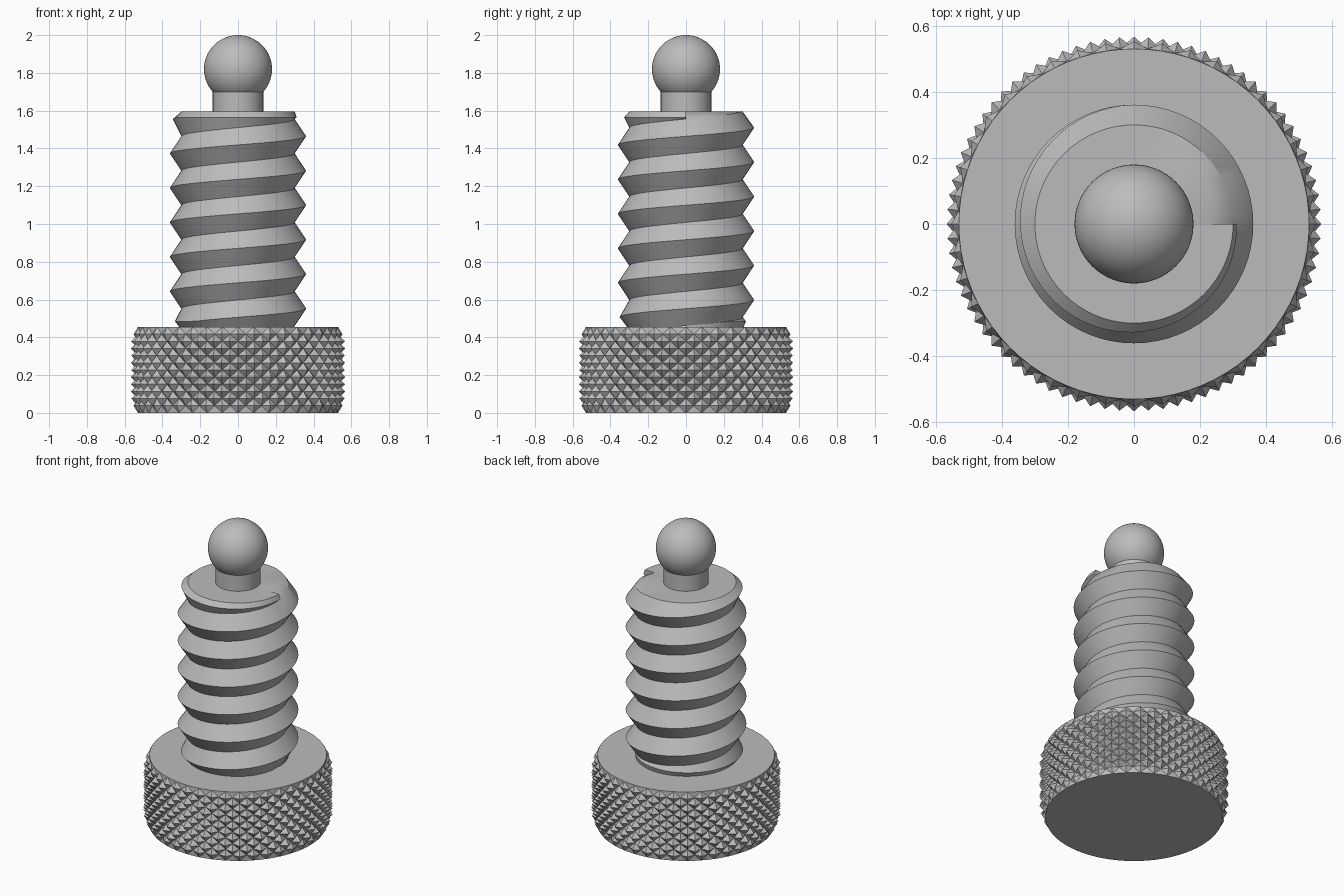
import bpy, bmesh
from math import radians, cos, sin, pi, tau

cube = bpy.data.objects.get("Cube")
if cube:
    bpy.data.objects.remove(cube, do_unlink=True)

steel = bpy.data.materials.new("grey steel")
steel.use_nodes = True
GREY = (0.5, 0.5, 0.5, 1)
steel.diffuse_color = GREY
steel.node_tree.nodes["Principled BSDF"].inputs["Base Color"].default_value = GREY


def polar(bm, r, a, z):
    return bm.verts.new((r * cos(a), r * sin(a), z))


def finish(bm, name, smooth):
    bmesh.ops.recalc_face_normals(bm, faces=bm.faces[:])
    mesh = bpy.data.meshes.new(name)
    bm.to_mesh(mesh)
    bm.free()
    mesh.materials.append(steel)
    ob = bpy.data.objects.new(name, mesh)
    bpy.context.collection.objects.link(ob)
    if smooth:
        bpy.ops.object.select_all(action='DESELECT')
        ob.select_set(True)
        bpy.context.view_layer.objects.active = ob
        bpy.ops.object.shade_smooth_by_angle(angle=radians(30))
    return ob


def lathe(name, profile, steps=64):
    bm = bmesh.new()
    verts = [bm.verts.new((r, 0, z)) for r, z in profile]
    edges = [bm.edges.new(p) for p in zip(verts, verts[1:])]
    bmesh.ops.spin(bm, geom=verts + edges, cent=(0, 0, 0), axis=(0, 0, 1),
                   angle=tau, steps=steps)
    bmesh.ops.remove_doubles(bm, verts=bm.verts[:], dist=1e-4)
    return finish(bm, name, True)


# Knurled knob: staggered pyramids on a cylinder with tapered rims
KNOB_TOP, COLS, ROWS = 0.455, 80, 12
bm = bmesh.new()
rings = []
for j in range(ROWS + 1):
    z = KNOB_TOP * j / ROWS
    peak = min(0.567, 0.53 + 0.6 * min(z, KNOB_TOP - z))
    valley = min(peak, 0.532)
    rings.append([polar(bm, peak if (i + j) % 2 else valley, tau * i / COLS, z)
                  for i in range(COLS)])
for j in range(ROWS):
    for i in range(COLS):
        k = (i + 1) % COLS
        a, b, c, d = rings[j][i], rings[j][k], rings[j + 1][k], rings[j + 1][i]
        if (i + j) % 2:      # split each cell along its valley diagonal
            tris = (a, b, d), (b, c, d)
        else:
            tris = (a, b, c), (a, c, d)
        for t in tris:
            bm.faces.new(t)
bm.faces.new(rings[0])
bm.faces.new(rings[-1])
finish(bm, "knurled_knob", False)

# Screw thread: a V-shaped strip wound up the shank, fading at both ends
PITCH, TURNS, STEPS = 0.1825, 6, 64
ROOT, CREST, LOW, TOP = 0.30, 0.361, 0.44, 1.595
bm = bmesh.new()
strip = []
for n in range(-STEPS, TURNS * STEPS + 1):
    t = n / STEPS
    c = 0.552 + PITCH * t
    lower, upper = max(c - PITCH / 2, LOW), min(c + PITCH / 2, TOP)
    fade = max(0, min(1, (t + 1) / 0.9, (TURNS + 0.16 - t) / 0.9))
    mid = min(max(c, 0.485), 1.565, upper)
    strip.append([polar(bm, r, tau * t, z) for r, z in
                  ((ROOT, lower), (ROOT + (CREST - ROOT) * fade, mid), (ROOT, upper))])
for p, q in zip(strip, strip[1:]):
    for m in range(2):
        bm.faces.new((p[m], q[m], q[m + 1], p[m + 1]))

# Flat shank end with the sloping run-out notch and its step
last = strip[-STEPS - 1:]
inner = [polar(bm, 0.23 + 0.06 * min(1, 4 * i / STEPS), tau * i / STEPS, TOP)
         for i in range(STEPS + 1)]
for i in range(STEPS):
    bm.faces.new((last[i][2], last[i + 1][2], inner[i + 1], inner[i]))
centre = bm.verts.new((0, 0, TOP))
for p, q in zip(inner, inner[1:]):
    bm.faces.new((p, q, centre))
bm.faces.new((*last[-1], inner[-1], inner[0]))
bmesh.ops.remove_doubles(bm, verts=bm.verts[:], dist=1e-5)
finish(bm, "threaded_shank", True)

# Neck and ball tip
lathe("neck", [(0.134, 1.58), (0.134, 1.72)])
BALL_R, BALL_Z = 0.18, 1.82
lathe("ball_tip", [(BALL_R * sin(pi * i / 32), BALL_Z - BALL_R * cos(pi * i / 32))
                   for i in range(33)])
